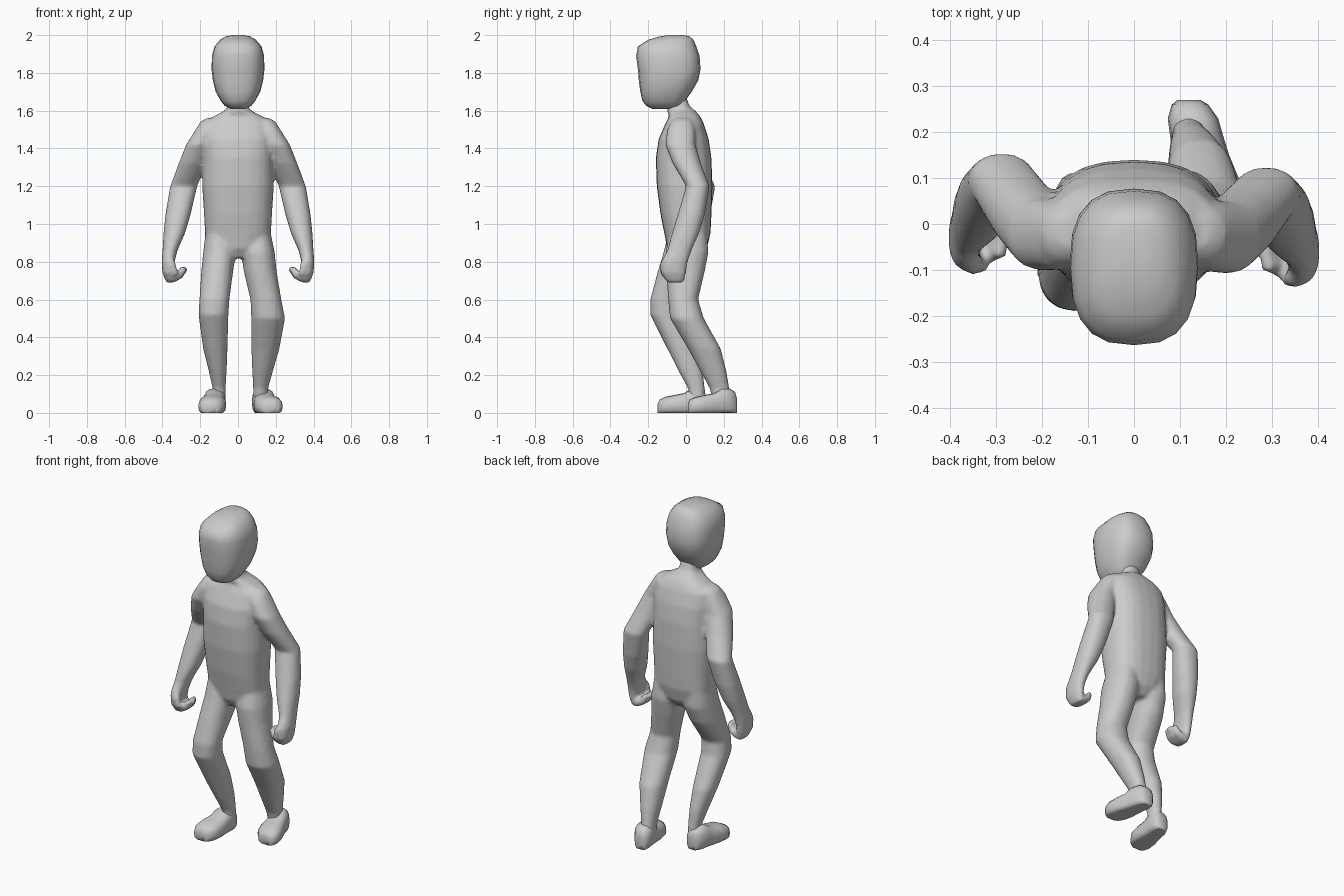
import bpy, bmesh, math
from mathutils import Vector

CM = 0.01

if "Cube" in bpy.data.objects:
    bpy.data.objects.remove(bpy.data.objects["Cube"], do_unlink=True)

grey = bpy.data.materials.new("plain grey")
grey.use_nodes = True
grey.diffuse_color = (0.6, 0.6, 0.6, 1)
grey.node_tree.nodes["Principled BSDF"].inputs["Base Color"].default_value = grey.diffuse_color


def outline(power, sides):
    """Unit superellipse as a list of (u, v) pairs."""
    points = []
    for i in range(sides):
        angle = math.tau * i / sides
        c, s = math.cos(angle), math.sin(angle)
        points.append((math.copysign(abs(c) ** (2 / power), c),
                       math.copysign(abs(s) ** (2 / power), s)))
    return points


def skin(bm, rings):
    """Bridge successive rings of positions and cap both ends."""
    rows = [[bm.verts.new(p) for p in ring] for ring in rings]
    faces = [bm.faces.new((rows[0])), bm.faces.new(rows[-1])]
    for low, high in zip(rows, rows[1:]):
        for i in range(len(low)):
            j = (i + 1) % len(low)
            faces.append(bm.faces.new((low[i], low[j], high[j], high[i])))
    bmesh.ops.recalc_face_normals(bm, faces=faces)


def slices(bm, table, power=2.2, sides=16):
    """Loft level slices: height, x range, y range, in hundredths."""
    rings = []
    for z, xa, xb, ya, yb in table:
        centre = Vector((xa + xb, ya + yb, 2 * z)) / 2
        rings.append([(centre + Vector((u * (xb - xa), v * (yb - ya), 0)) / 2) * CM
                      for u, v in outline(power, sides)])
    skin(bm, rings)


def tube(bm, path, radii, sides=10):
    """Round tube along a path, in hundredths."""
    path = [Vector(p) for p in path]
    rings = []
    for i, (point, radius) in enumerate(zip(path, radii)):
        along = path[min(i + 1, len(path) - 1)] - path[max(i - 1, 0)]
        turn = Vector((0, 0, 1)).rotation_difference(along)
        rings.append([(point + turn @ Vector((u, v, 0)) * radius) * CM
                      for u, v in outline(2, sides)])
    skin(bm, rings)


def finish(name, bm):
    mesh = bpy.data.meshes.new(name)
    for face in bm.faces:
        face.smooth = True
    bm.to_mesh(mesh)
    bm.free()
    mesh.materials.append(grey)
    obj = bpy.data.objects.new(name, mesh)
    bpy.context.collection.objects.link(obj)
    return obj


# Torso and neck
body = bmesh.new()
trunk = [(168, 5, -10, 0), (162, 5.5, -9.5, 2), (160, 7, -10, 5), (157, 13, -9, 7.5),
         (153, 18, -11, 9.5), (145, 19, -14.5, 12), (135, 18.5, -16, 13.5),
         (120, 19, -15.5, 14), (105, 18, -13.5, 13.5), (95, 17.5, -11.5, 13),
         (87, 13, -10, 11), (82, 6, -7, 7)]
slices(body, [(z, -w, w, front, back) for z, w, front, back in trunk], 2.5, 24)

# Arms down to the palm; the right elbow sits a little further back
arm = [(156, 6, 17, -6, 3), (154, 8, 20, -8, 4), (150, 10, 22.5, -10, 5),
       (142, 13, 27.5, -11, 5), (132, 16.5, 31.5, -7, 8), (120, 21.5, 36, 0, 12.5),
       (105, 25, 38.5, -4.5, 10), (95, 28, 39.5, -7.5, 7), (86, 32, 40, -10, 3),
       (80, 33.5, 40.5, -13, 1), (74, 34, 40, -13, 0), (69, 34.5, 38, -10, -1)]
for side in (1, -1):
    def shift(z):
        return 3 * max(0, min(1, (150 - z) / 30)) if side < 0 else 0
    slices(body, [(z, side * a, side * b, f + shift(z), k + shift(z))
                  for z, a, b, f, k in arm])
    # Curled fingers and thumb
    back = shift(70)
    for y, tip in ((-9, 28.5), (-6, 27.5), (-3, 29)):
        tube(body, [(side * x, y + back, z) for x, z in
                    ((37, 73), (34, 71.5), (31, 73), (tip, 77))], (2.5, 2.6, 2.3, 1.6))
    tube(body, [(side * 37, -9 + back, 83), (side * 35, -12 + back, 78),
                (side * 33, -12.5 + back, 73)], (2.5, 2.3, 1.6))

# Legs, the right one stepping forward
slices(body, [(97, 3, 17, -8, 11), (85, 1.5, 19.5, -11, 12), (75, 3, 20.5, -10.5, 10),
              (60, 6.5, 23, -9.5, 6.5), (50, 7, 25, -8.5, 9.5), (34, 7, 22, 1, 18.5),
              (22, 7.5, 18.5, 7.5, 21.5), (13, 8, 16, 12.5, 23), (7, 8, 16, 14, 24)])
slices(body, [(97, -17, -3, -9, 11), (85, -18.5, -1, -12, 11), (75, -19.5, -2.5, -15, 7),
              (60, -20.5, -4.5, -19, -3), (52, -21, -5, -19, -2), (34, -18.5, -5.5, -10, 6),
              (22, -15.5, -6, -4, 9), (13, -13.5, -6.5, 1, 10), (7, -13.5, -6.5, 2, 10)])

# Blend trunk and limbs into one skin
figure = finish("body", body)
blend = figure.modifiers.new("blend", "REMESH")
blend.mode = "VOXEL"
blend.voxel_size = 0.01
blend.use_smooth_shade = True
relax = figure.modifiers.new("relax", "SMOOTH")
relax.factor = 0.5
relax.iterations = 8

# Head with a flat chin and a tilted crown
head = bmesh.new()
skull = [(161, 4, -18, -4), (162.5, 7, -21, -2), (165, 9, -23, -0.5), (170, 11.8, -24.2, 3),
         (176, 13.3, -25, 6.5), (182, 14, -25.5, 7.7), (189, 13.8, -26.4, 7.2),
         (194, 12.5, -25.5, 5.5), (197.5, 9.5, -20, 4), (199.3, 6.5, -14, 2), (200, 3, -9, -1)]
slices(head, [(z, -w, w, front, back) for z, w, front, back in skull], 2.6, 20)
finish("head", head)

# Feet: upright slices from heel to toe with a flat sole
# distance from heel, half width, top height
foot = [(0, 2.5, 8), (1, 4, 11.5), (4, 5.5, 13.5), (8, 5.8, 13.5), (12, 6.2, 11),
        (17, 7.2, 10), (22, 7, 9), (25, 5.2, 7.5), (26, 3, 5.5)]
for name, heel, splay, y_back in (("left_foot", 12, 5.5, 27), ("right_foot", -11.5, -3, 11)):
    bm = bmesh.new()
    rings = []
    for step, width, top in foot:
        x = heel + splay * step / 26
        rings.append([Vector((x + u * width, y_back - step,
                              max(0.5, top / 2 - 0.5 + v * (top / 2 + 0.5)))) * CM
                      for u, v in outline(2.6, 16)])
    skin(bm, rings)
    bmesh.ops.translate(bm, verts=bm.verts, vec=(0, 0, -CM / 2))
    finish(name, bm)
